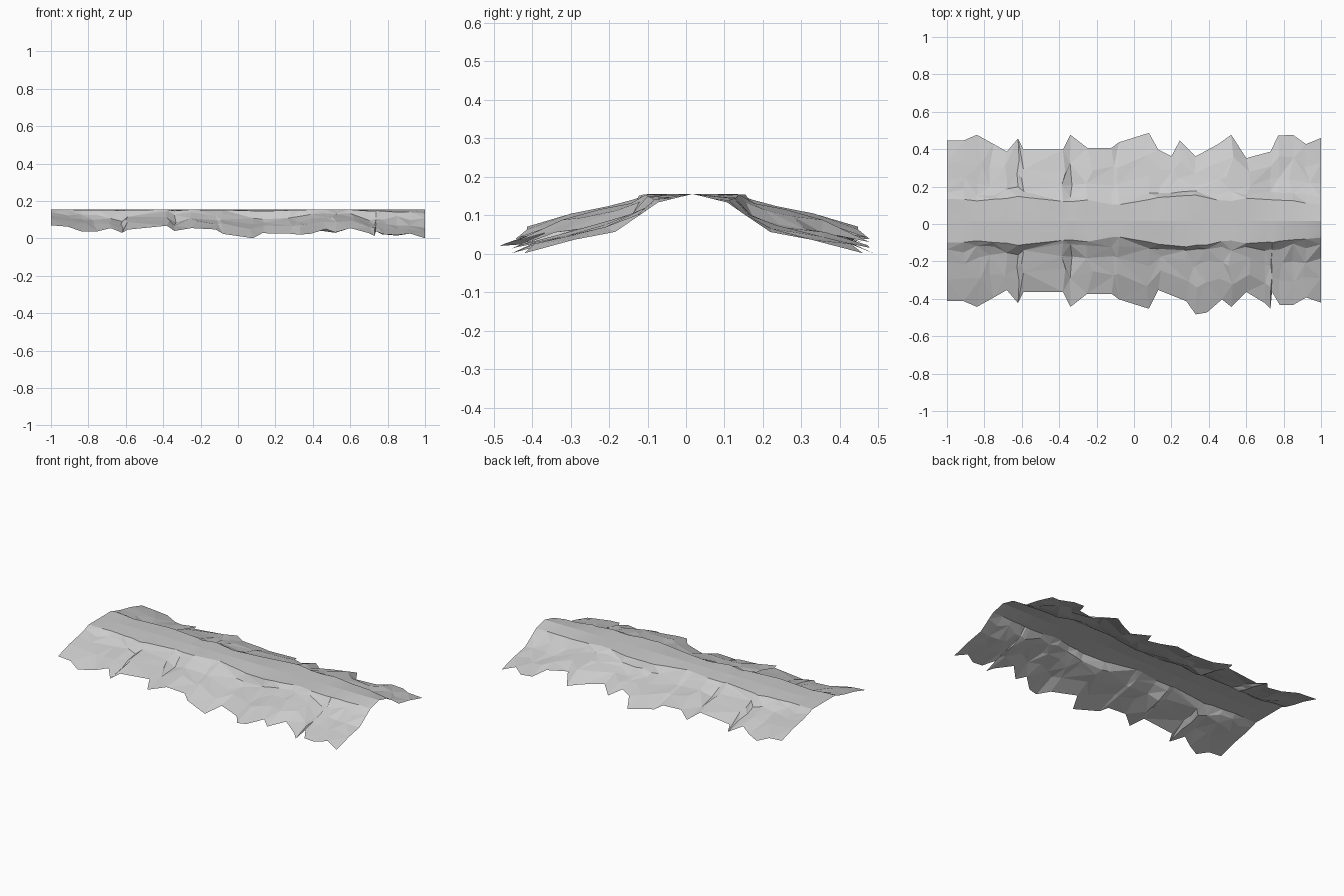
import bpy, random
from mathutils import Vector

if "Cube" in bpy.data.objects:
    bpy.data.objects.remove(bpy.data.objects["Cube"])

RIDGE_Y, TOP = 0.017, 0.155

# Ragged outer rim: x, distance from ridge line, height
LEFT = [(-1, .43, .07), (-.91, .43, .063), (-.84, .46, .038), (-.75, .41, .038), (-.68, .37, .055),
        (-.62, .44, .03), (-.59, .38, .047), (-.38, .38, .068), (-.34, .46, .04), (-.25, .39, .055),
        (-.12, .39, .048), (-.08, .42, .024), (.08, .47, .001)]
FRONT = LEFT + [(.13, .37, .028), (.28, .43, .025), (.33, .50, .02), (.39, .49, .025), (.47, .42, .05),
                (.52, .46, .032), (.60, .38, .055), (.70, .44, .028), (.73, .47, .013), (.738, .38, .038),
                (.78, .45, .022), (.85, .45, .018), (.92, .41, .026), (1, .437, .001)]
BACK = LEFT + [(.13, .38, .04), (.20, .345, .05), (.245, .43, .03), (.33, .345, .05), (.45, .41, .04),
               (.52, .46, .03), (.60, .335, .055), (.73, .37, .042), (.77, .455, .022), (.85, .46, .015),
               (.92, .41, .026), (1, .443, .001)]
# Half width of the smooth top along the ridge
EDGE = [(-1, .117), (-.8, .11), (-.62, .125), (-.4, .105), (-.2, .11), (-.1, .085), (0, .105),
        (.28, .14), (.45, .115), (.55, .11), (.65, .12), (.8, .11), (1, .09)]
# Erosion along the ridge: 0 = high bank, 1 = low bank
EROSION = [(-1, 0), (-.8, .4), (-.6, .4), (-.38, .1), (-.34, .5), (-.2, .2), (0, .6),
           (.2, .5), (.45, .2), (.6, .3), (.75, .6), (1, 1)]
# Cross-sections of the high and low banks: distance, height
HIGH = [(0, .155), (.117, .155), (.18, .13), (.35, .10), (.43, .07)]
LOW = [(0, .155), (.09, .133), (.115, .12), (.165, .065), (.21, .05), (.43, .01)]


def interp(table, x):
    for (a, u), (b, v) in zip(table, table[1:]):
        if x <= b:
            return u + (v - u) * (x - a) / (b - a)
    return table[-1][1]


def bank(d, t):
    return interp(HIGH, d) * (1 - t) + interp(LOW, d) * t


def sheet(name, rows, flip, smooth):
    n = len(rows[0])
    verts = [v for r in rows for v in r]
    faces = []
    for i in range(len(rows) - 1):
        for j in range(n - 1):
            a, b, c, d = i*n + j, (i+1)*n + j, (i+1)*n + j + 1, i*n + j + 1
            tris = [(a, b, c), (a, c, d)] if (i + j) % 2 else [(a, b, d), (b, c, d)]
            faces += [f[::-1] if flip else f for f in tris]
    me = bpy.data.meshes.new(name)
    me.from_pydata(verts, [], faces)
    for p in me.polygons:
        p.use_smooth = smooth
    bpy.context.collection.objects.link(bpy.data.objects.new(name, me))


def build_side(name, rim, side):
    rng = random.Random(11)
    top, slope = [], []
    for k, (x, do, zo) in enumerate(rim):
        end = k in (0, len(rim) - 1)
        # sideways jitter stays well inside the gap to the neighbouring stations
        gap = 0 if end else min(x - rim[k-1][0], rim[k+1][0] - x) * .35
        jit = lambda s: 0 if end else rng.uniform(-s, s)
        t = min(1, max(0, interp(EROSION, x) + jit(.15)))
        e = interp(EDGE, x) + jit(.006)
        ze = TOP - .022 * t * t
        P = lambda d, z, dx=0: Vector((x + dx, RIDGE_Y + side * d, z))
        # smooth crown from ridge line to its broken edge
        top.append([P(e * f, TOP + (ze - TOP) * f) for f in (0, .5, 1)])
        # short steep step, then faceted slope down to the rim
        row = [P(e, ze)]
        foot = e + .036 + jit(.022)
        row.append(P(foot, bank(foot, t)))
        for f in (.24, .58):
            d = foot + (do - foot) * f + jit(.02)
            z = bank(d, t) * (1 - f * .5) + f * .5 * (zo + (bank(foot, t) - zo) * (1 - f))
            row.append(P(d, z + jit(.005), jit(gap)))
        row.append(P(do, zo))
        slope.append(row)
    sheet(name + "_crown", top, side < 0, True)
    sheet(name + "_slope", slope, side < 0, False)


build_side("front", FRONT, -1)
build_side("back", BACK, 1)
